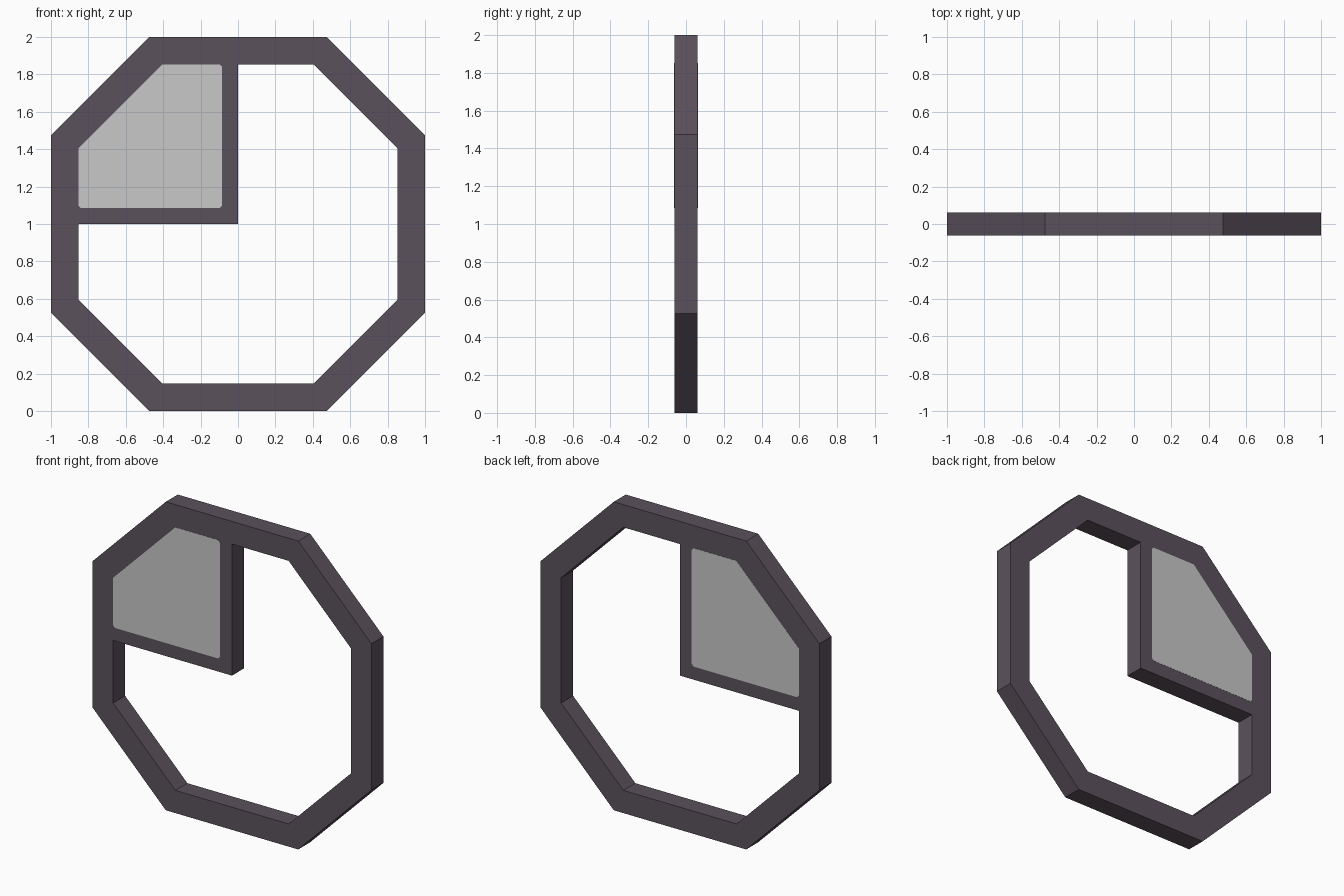
import bpy, bmesh

if "Cube" in bpy.data.objects:
    bpy.data.objects.remove(bpy.data.objects["Cube"])

HALF_DEPTH = 0.0615
OUT, OUT_C = 1.0, 0.475      # outer octagon half size and corner offset
INN, INN_C = 0.853, 0.406    # inner octagon half size and corner offset
BAR = 0.085                  # width of the two inner bars


def material(name, rgb):
    m = bpy.data.materials.new(name)
    m.diffuse_color = (*rgb, 1)
    m.use_nodes = True
    m.node_tree.nodes["Principled BSDF"].inputs["Base Color"].default_value = m.diffuse_color
    return m


def make_object(name, bm, mat):
    bmesh.ops.recalc_face_normals(bm, faces=bm.faces)
    me = bpy.data.meshes.new(name)
    bm.to_mesh(me)
    bm.free()
    me.materials.append(mat)
    ob = bpy.data.objects.new(name, me)
    bpy.context.collection.objects.link(ob)
    return ob


def octagon(a, c):
    return [(c, 1 - a), (a, 1 - c), (a, 1 + c), (c, 1 + a),
            (-c, 1 + a), (-a, 1 + c), (-a, 1 - c), (-c, 1 - a)]


def prism(name, points, half, mat):
    bm = bmesh.new()
    face = bm.faces.new([bm.verts.new((x, -half, z)) for x, z in points])
    ext = bmesh.ops.extrude_face_region(bm, geom=[face], use_keep_orig=True)
    verts = [g for g in ext["geom"] if isinstance(g, bmesh.types.BMVert)]
    bmesh.ops.translate(bm, verts=verts, vec=(0, 2 * half, 0))
    return make_object(name, bm, mat)


frame_mat = material("dark plum grey", (0.105, 0.083, 0.107))
pane_mat = material("light grey", (0.578, 0.578, 0.578))

# Octagonal ring: four loops joined around the cross-section
bm = bmesh.new()
section = [(OUT, OUT_C, -HALF_DEPTH), (OUT, OUT_C, HALF_DEPTH),
           (INN, INN_C, HALF_DEPTH), (INN, INN_C, -HALF_DEPTH)]
loops = [[bm.verts.new((x, y, z)) for x, z in octagon(a, c)] for a, c, y in section]
for k in range(4):
    a, b = loops[k], loops[(k + 1) % 4]
    for i in range(8):
        j = (i + 1) % 8
        bm.faces.new((a[i], a[j], b[j], b[i]))
make_object("octagon_frame", bm, frame_mat)

# L-shaped bars enclosing the upper left quarter
prism("quarter_bars", [(-INN, 1), (0, 1), (0, 1 + INN), (-BAR, 1 + INN),
                       (-BAR, 1 + BAR), (-INN, 1 + BAR)], HALF_DEPTH, frame_mat)

# Solid infill behind the pane, so its clipped corners show frame colour
quarter = [(-INN, 1 + BAR), (-BAR, 1 + BAR), (-BAR, 1 + INN),
           (-INN_C, 1 + INN), (-INN, 1 + INN_C)]
prism("pane_backing", quarter, HALF_DEPTH, frame_mat)

# Pane, a hair proud on both sides, with three small clipped corners
t = 0.014
prism("window_pane", [(-INN, 1 + BAR + t), (-INN + t, 1 + BAR),
                      (-BAR - t, 1 + BAR), (-BAR, 1 + BAR + t),
                      (-BAR, 1 + INN - t), (-BAR - t, 1 + INN),
                      (-INN_C, 1 + INN), (-INN, 1 + INN_C)],
      HALF_DEPTH + 0.001, pane_mat)
